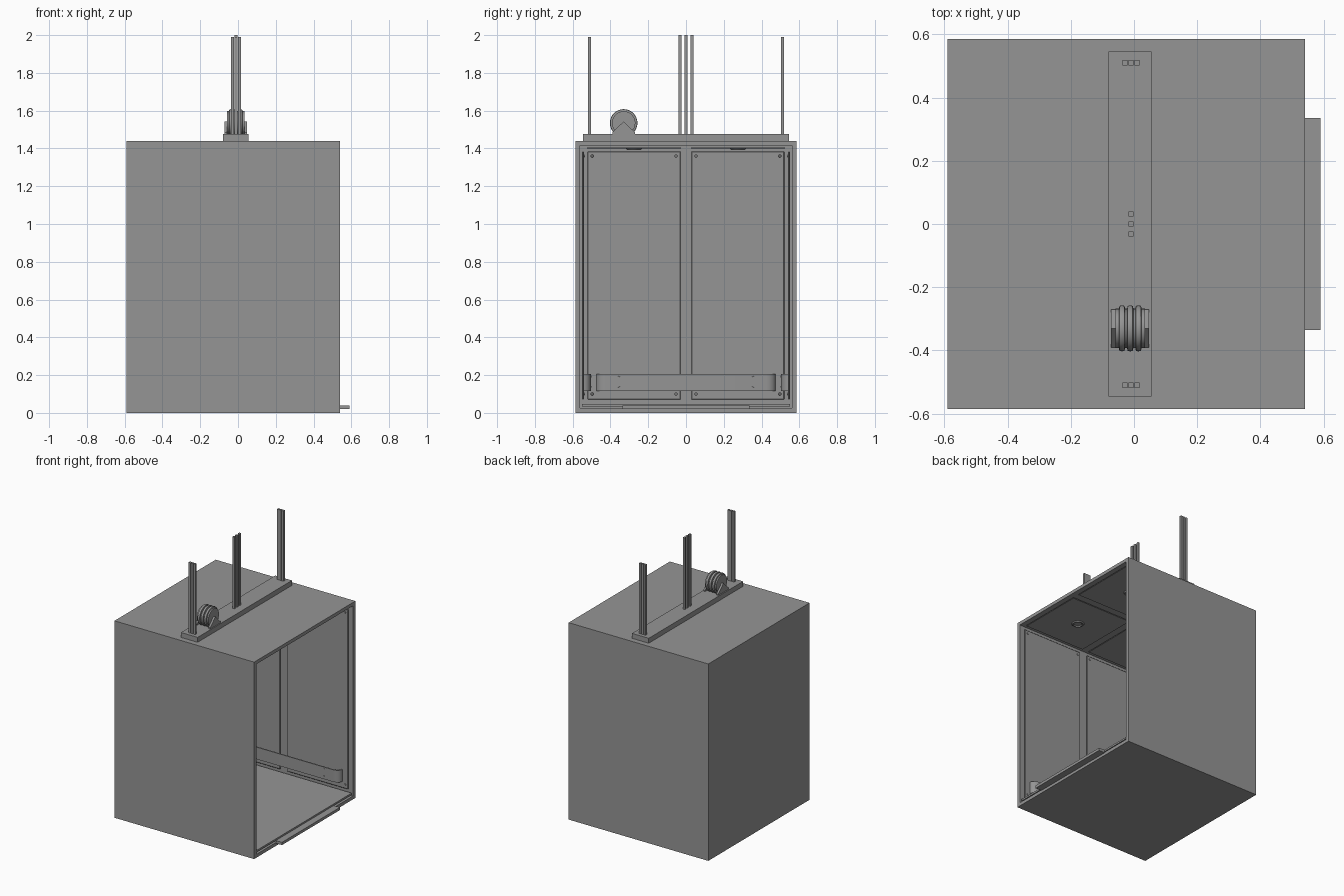
import bpy, bmesh, math
from mathutils import Matrix, Vector

if "Cube" in bpy.data.objects:
    bpy.data.objects.remove(bpy.data.objects["Cube"])

GREY = (0.3, 0.3, 0.3, 1)
grey = bpy.data.materials.new("mid_grey")
grey.use_nodes = True
grey.diffuse_color = GREY
grey.node_tree.nodes["Principled BSDF"].inputs["Base Color"].default_value = GREY


def finish(name, bm, matrix=Matrix(), smooth=False):
    bm.transform(matrix)
    bmesh.ops.recalc_face_normals(bm, faces=bm.faces)
    mesh = bpy.data.meshes.new(name)
    bm.to_mesh(mesh)
    bm.free()
    mesh.materials.append(grey)
    ob = bpy.data.objects.new(name, mesh)
    bpy.context.collection.objects.link(ob)
    if smooth:
        bpy.ops.object.select_all(action="DESELECT")
        ob.select_set(True)
        bpy.context.view_layer.objects.active = ob
        bpy.ops.object.shade_smooth_by_angle(angle=math.radians(35))
    return ob


def add_box(bm, lo, hi):
    lo, hi = Vector(lo), Vector(hi)
    m = Matrix.Translation((lo + hi) / 2) @ Matrix.Diagonal((*(hi - lo), 1))
    bmesh.ops.create_cube(bm, size=1, matrix=m)


def box(name, lo, hi, matrix=Matrix(), bevel=0):
    bm = bmesh.new()
    add_box(bm, lo, hi)
    ob = finish(name, bm, matrix)
    if bevel:
        mod = ob.modifiers.new("edge", "BEVEL")
        mod.width = bevel
        mod.segments = 1
    return ob


def prism(name, outline, depth, matrix=Matrix(), smooth=False):
    """Extrude a flat outline along local z."""
    bm = bmesh.new()
    face = bm.faces.new([bm.verts.new((x, y, 0)) for x, y in outline])
    out = bmesh.ops.extrude_face_region(bm, geom=[face])
    moved = [v for v in out["geom"] if isinstance(v, bmesh.types.BMVert)]
    bmesh.ops.translate(bm, verts=moved, vec=(0, 0, depth))
    return finish(name, bm, matrix, smooth)


def lathe(name, profile, matrix, steps=32):
    """Spin a (radius, height) profile about local z."""
    bm = bmesh.new()
    vs = [bm.verts.new((r, 0, h)) for r, h in profile]
    edges = [bm.edges.new(p) for p in zip(vs, vs[1:])]
    bmesh.ops.spin(bm, geom=vs + edges, axis=(0, 0, 1), cent=(0, 0, 0),
                   angle=math.tau, steps=steps, use_merge=True)
    bmesh.ops.remove_doubles(bm, verts=bm.verts, dist=1e-5)
    return finish(name, bm, matrix, True)


def frame(origin, u, v, n):
    """Local x, y, z axes mapped to u, v, n at an origin."""
    return Matrix.Translation(origin) @ Matrix((u, v, n)).transposed().to_4x4()


# Cabin shell, open towards +x
bm = bmesh.new()
add_box(bm, (-0.59, -0.585, 0), (0.54, 0.585, 1.44))
bm.normal_update()
front = max(bm.faces, key=lambda f: f.calc_center_median().x)
bmesh.ops.inset_region(bm, faces=[front], thickness=0.035)
out = bmesh.ops.extrude_face_region(bm, geom=[front])
bmesh.ops.translate(bm, vec=(-1.095, 0, 0),
                    verts=[v for v in out["geom"] if isinstance(v, bmesh.types.BMVert)])
if front.is_valid:
    bmesh.ops.delete(bm, geom=[front], context="FACES")
finish("cabin_shell", bm)
box("floor_plate", (-0.555, -0.55, 0.035), (0.535, 0.55, 0.048))
box("door_sill", (0.54, -0.335, 0.02), (0.59, 0.335, 0.04))

# Wall panels, screws and bent bumper rails
X, Y, Z = Vector((1, 0, 0)), Vector((0, 1, 0)), Vector((0, 0, 1))
walls = {"back": frame((-0.555, 0, 0), Y, Z, X),
         "right": frame((-0.01, -0.55, 0), -X, Z, Y),
         "left": frame((-0.01, 0.55, 0), X, Z, -Y)}
for side, m in walls.items():
    for k, u in enumerate((-0.275, 0.275)):
        box(f"{side}_panel_{k}", (u - 0.247, 0.07, 0), (u + 0.247, 1.385, 0.009), m, 0.006)
        bm = bmesh.new()
        for du in (-0.222, 0.222):
            for v in (0.1, 1.36):
                bmesh.ops.create_cone(bm, cap_ends=True, segments=12, radius1=0.008,
                                      radius2=0.006, depth=0.006,
                                      matrix=Matrix.Translation((u + du, v, 0.011)))
        finish(f"{side}_panel_screws_{k}", bm, m)
    # Rail cross-section: flat middle with ends curving back to the wall
    arc = [(0.425 + 0.05 * math.sin(a), 0.008 + 0.04 * math.cos(a))
           for a in (math.pi / 2 * i / 6 for i in range(7))]
    inner = [(0.425 + 0.042 * math.sin(a), 0.008 + 0.032 * math.cos(a))
             for a in (math.pi / 2 * i / 6 for i in range(7))]
    outline = ([(-u, w) for u, w in reversed(arc)] + arc
               + inner[::-1] + [(-u, w) for u, w in inner])
    rail = m @ Matrix.Translation((0, 0.205, 0)) @ Matrix.Rotation(math.pi / 2, 4, "X")
    prism(f"{side}_rail", outline, 0.088, rail, True)
    bm = bmesh.new()
    for u in (-0.355, 0.355):
        for v in (0.138, 0.192):
            bmesh.ops.create_cone(bm, cap_ends=True, segments=12, radius1=0.005,
                                  radius2=0.004, depth=0.004,
                                  matrix=Matrix.Translation((u, v, 0.049)))
        add_box(bm, (u - 0.02, 0.14, 0.008), (u + 0.02, 0.185, 0.041))
    finish(f"{side}_rail_mounts", bm, m)

# Ceiling panels with ring lamps
for i, x in enumerate((-0.285, 0.265)):
    for j, y in enumerate((-0.275, 0.275)):
        box(f"ceiling_panel_{i}{j}", (x - 0.25, y - 0.25, 1.4), (x + 0.25, y + 0.25, 1.406),
            bevel=0.004)
        lathe(f"ceiling_lamp_{i}{j}",
              [(0, 0.007), (0.026, 0.007), (0.03, 0), (0.038, 0), (0.044, 0.008)],
              Matrix.Translation((x, y, 1.393)))

# Roof beam and hoist ropes
box("roof_beam", (-0.08, -0.545, 1.44), (0.055, 0.545, 1.476))
for k in (-1, 0, 1):
    for side, y in (("front", -0.51), ("back", 0.51)):
        x = -0.01 + 0.019 * k
        box(f"{side}_rope_{k + 1}", (x - 0.008, y - 0.008, 1.47), (x + 0.008, y + 0.008, 1.99))
    box(f"middle_rope_{k + 1}", (-0.018, 0.031 * k - 0.008, 1.47),
        (-0.002, 0.031 * k + 0.008, 2.0))

# Grooved pulley on two gabled brackets
axle = frame((-0.012, -0.33, 1.535), Y, Z, X)
profile = [(0, -0.046), (0.062, -0.046), (0.062, -0.036)]
for c in (-0.026, 0, 0.026):
    profile += [(0.062, c - 0.01), (0.071, c - 0.008), (0.073, c),
                (0.071, c + 0.008), (0.062, c + 0.01)]
profile += [(0.062, 0.046), (0, 0.046)]
lathe("pulley_wheel", profile, axle)
for side, h in (("right", -0.06), ("left", 0.046)):
    prism(f"{side}_pulley_bracket",
          [(-0.06, -0.06), (0.06, -0.06), (0.06, -0.05), (0, 0.008), (-0.06, -0.05)],
          0.014, axle @ Matrix.Translation((0, 0, h)))
